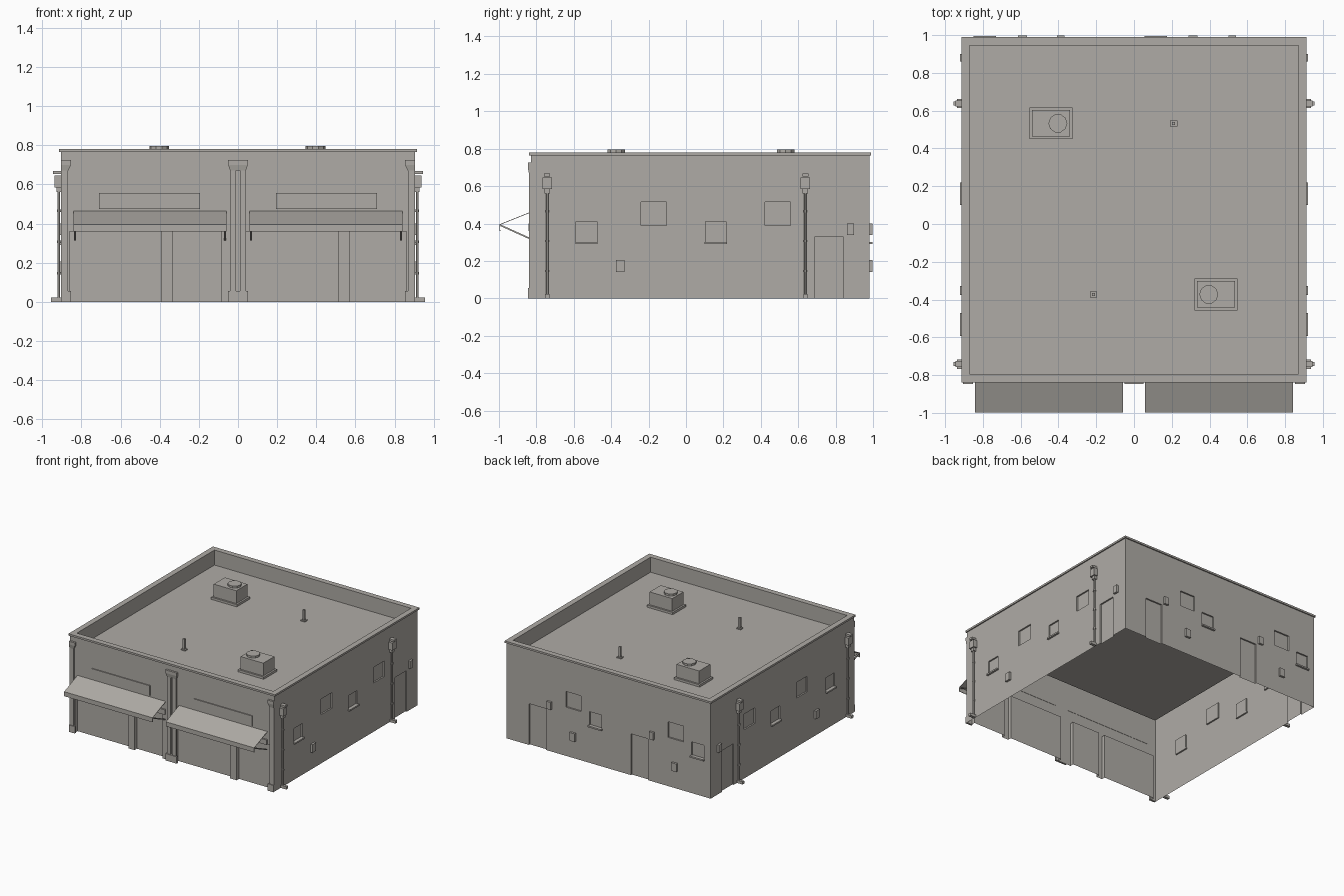
import bpy, bmesh
from math import radians, pi
from mathutils import Matrix

if "Cube" in bpy.data.objects:
    bpy.data.objects.remove(bpy.data.objects["Cube"], do_unlink=True)

grey = bpy.data.materials.new("warm_grey")
grey.use_nodes = True
grey.diffuse_color = (0.43, 0.41, 0.38, 1)
grey.node_tree.nodes["Principled BSDF"].inputs["Base Color"].default_value = grey.diffuse_color

HX, FRONT, BACK = 0.905, -0.83, 0.98
WALL_TOP, ROOF = 0.765, 0.66


def finish(bm, name, matrix=Matrix()):
    bm.transform(matrix)
    mesh = bpy.data.meshes.new(name)
    bm.to_mesh(mesh)
    bm.free()
    mesh.materials.append(grey)
    ob = bpy.data.objects.new(name, mesh)
    bpy.context.collection.objects.link(ob)
    return ob


def add_box(bm, x0, x1, y0, y1, z0, z1):
    m = Matrix.Translation(((x0 + x1) / 2, (y0 + y1) / 2, (z0 + z1) / 2))
    m = m @ Matrix.Diagonal((x1 - x0, y1 - y0, z1 - z0, 1))
    bmesh.ops.create_cube(bm, size=1, matrix=m)


def box(name, *size, matrix=Matrix()):
    bm = bmesh.new()
    add_box(bm, *size)
    return finish(bm, name, matrix)


def loft(name, rings, matrix=Matrix(), cap_start=True):
    """Join rectangles (x0, x1, y0, y1, z) into one skin and cap it."""
    bm = bmesh.new()
    loops = [[bm.verts.new(p) for p in ((a, c, z), (b, c, z), (b, d, z), (a, d, z))]
             for a, b, c, d, z in rings]
    for low, high in zip(loops, loops[1:]):
        for i in range(4):
            j = (i + 1) % 4
            bm.faces.new((low[i], low[j], high[j], high[i]))
    bm.faces.new(loops[-1])
    if cap_start:
        bm.faces.new(loops[0][::-1])
    return finish(bm, name, matrix)


def tube(name, x, y, z0, z1, r, sides=10):
    bm = bmesh.new()
    bmesh.ops.create_cone(bm, cap_ends=True, segments=sides, radius1=r, radius2=r,
                          depth=z1 - z0, matrix=Matrix.Translation((x, y, (z0 + z1) / 2))
                          @ Matrix.Rotation(pi / sides, 4, 'Z'))
    return finish(bm, name)


def wall(name, matrix, u0, u1, openings):
    """Thin wall in local x/z, with openings (u0, u1, v0, v1, depth) set back along local y."""
    us = sorted({u0, u1, *(u for o in openings for u in o[:2])})
    vs = sorted({0, WALL_TOP, *(v for o in openings for v in o[2:4])})
    bm = bmesh.new()

    def quad(*pts):
        bm.faces.new([bm.verts.new(p) for p in pts])

    for a, b in zip(us, us[1:]):
        for c, d in zip(vs, vs[1:]):
            mu, mv = (a + b) / 2, (c + d) / 2
            if not any(o[0] < mu < o[1] and o[2] < mv < o[3] for o in openings):
                quad((a, 0, c), (b, 0, c), (b, 0, d), (a, 0, d))
    for a, b, c, d, t in openings:
        quad((a, t, c), (b, t, c), (b, t, d), (a, t, d))
        quad((a, 0, c), (a, t, c), (a, t, d), (a, 0, d))
        quad((b, t, c), (b, 0, c), (b, 0, d), (b, t, d))
        quad((a, t, d), (b, t, d), (b, 0, d), (a, 0, d))
        if c > 0:
            quad((a, 0, c), (b, 0, c), (b, t, c), (a, t, c))
    bmesh.ops.remove_doubles(bm, verts=bm.verts, dist=1e-5)
    finish(bm, name, matrix)


def service_wall(name, angle, offset, u0, u1, sign, doors, big, sills, meters, lamps):
    """Plain wall with doors, windows, sills and small boxes at the given centres."""
    m = Matrix.Rotation(radians(angle), 4, 'Z') @ Matrix.Translation((0, -offset, 0))
    holes = []
    for centres, hw, v0, v1 in ((doors, 0.075, 0, 0.33), (big, 0.068, 0.39, 0.515),
                                (sills, 0.055, 0.30, 0.41)):
        holes += [(sign * c - hw, sign * c + hw, v0, v1, 0.012) for c in centres]
    wall(name, m, u0, u1, holes)
    for c in sills:
        u = sign * c
        box(name + "_sill", u - 0.06, u + 0.06, -0.016, 0.012, 0.29, 0.302, matrix=m)
    for c in meters:
        u = sign * c
        box(name + "_meter_box", u - 0.023, u + 0.023, -0.017, 0, 0.14, 0.205, matrix=m)
    for c in lamps:
        u = sign * c
        box(name + "_lamp_box", u - 0.019, u + 0.019, -0.017, 0, 0.34, 0.40, matrix=m)


# Side and back walls
side = dict(doors=[0.765], big=[-0.172, 0.49], sills=[-0.532, 0.16],
            meters=[-0.352], lamps=[0.88])
service_wall("right_wall", 90, HX, FRONT, BACK, 1, **side)
service_wall("left_wall", -90, HX, -BACK, -FRONT, -1, **side)
service_wall("back_wall", 180, BACK, -HX, HX, -1, doors=[-0.275, 0.63], big=[-0.595, 0.31],
             sills=[-0.79, 0.115], meters=[-0.59, 0.312], lamps=[-0.388, 0.52])

# Shop front with recessed bays
bays = [(-0.86, -0.39), (-0.335, -0.088), (0.03, 0.51), (0.57, 0.86)]
wall("front_wall", Matrix.Translation((0, FRONT, 0)), -HX, HX,
     [(a, b, 0, 0.36, 0.03) for a, b in bays])


# Parapet, coping and roof deck
def rim(inset, z):
    return (-HX + inset, HX - inset, FRONT + inset, BACK - inset, z)


loft("parapet_and_roof", [rim(0, WALL_TOP), rim(-0.009, WALL_TOP), rim(-0.009, 0.78),
                          rim(0.035, 0.78), rim(0.035, ROOF)], cap_start=False)


# Pilasters with grooved shaft, base and flared cap
def pilaster(name, x0, x1, s0, s1, grooved):
    y = FRONT - 0.016
    ys = FRONT - 0.01
    bm = bmesh.new()
    add_box(bm, x0, x1, y, FRONT, 0, 0.055)
    if grooved:
        mid = (s0 + s1) / 2
        add_box(bm, s0, mid - 0.009, ys, FRONT, 0.055, 0.68)
        add_box(bm, mid + 0.009, s1, ys, FRONT, 0.055, 0.68)
    else:
        add_box(bm, s0, s1, ys, FRONT, 0.055, 0.68)
    finish(bm, name)
    loft(name + "_cap", [(s0, s1, ys, FRONT, 0.67), (x0, x1, y, FRONT, 0.70),
                         (x0, x1, y, FRONT, 0.725)])


pilaster("center_pilaster", -0.05, 0.05, -0.04, 0.04, True)
pilaster("right_pilaster", 0.853, HX, 0.868, HX, False)
pilaster("left_pilaster", -HX, -0.853, -HX, -0.868, False)

# Sign boards and awnings
for tag, s in (("left", 1), ("right", -1)):
    mid = s * 0.4525
    box(tag + "_sign_board", mid - 0.257, mid + 0.257, FRONT - 0.008, FRONT, 0.475, 0.555)
    a, b = s * 0.45 - 0.391, s * 0.45 + 0.391
    box(tag + "_awning_beam", a, b, FRONT - 0.012, FRONT, 0.36, 0.40)
    bm = bmesh.new()
    rows = [[bm.verts.new((x, y, z)) for x in (a, b)]
            for y, z in ((FRONT, 0.463), (-0.997, 0.396), (-0.997, 0.36))]
    for hi, lo in zip(rows, rows[1:]):
        bm.faces.new((lo[0], lo[1], hi[1], hi[0]))
    awning = finish(bm, tag + "_awning")
    mod = awning.modifiers.new("thickness", 'SOLIDIFY')
    mod.thickness = 0.004
    for x in (a + 0.008, b - 0.008):
        bm = bmesh.new()
        ends = [[bm.verts.new((x + dx, y, z + dz)) for dx, dz in
                 ((-0.005, -0.005), (0.005, -0.005), (0.005, 0.004), (-0.005, 0.004))]
                for y, z in ((FRONT, 0.318), (-0.994, 0.392))]
        for i in range(4):
            j = (i + 1) % 4
            bm.faces.new((ends[0][i], ends[0][j], ends[1][j], ends[1][i]))
        bm.faces.new(ends[1])
        bmesh.ops.recalc_face_normals(bm, faces=bm.faces)
        finish(bm, tag + "_awning_strut")

# Downpipes with hopper, inlet, collars and foot
for tag, s in (("left", 1), ("right", -1)):
    for y in (-0.742, 0.638):
        tube(tag + "_downpipe", s * 0.916, y, 0.01, 0.59, 0.008, 8)
        for z in (0.14, 0.3, 0.46):
            tube(tag + "_pipe_collar", s * 0.916, y, z, z + 0.012, 0.011, 8)

        def side_box(part, out, half, z0, z1):
            x0, x1 = sorted((s * HX, s * out))
            box(tag + part, x0, x1, y - half, y + half, z0, z1)

        side_box("_hopper", 0.938, 0.025, 0.585, 0.645)
        side_box("_hopper_neck", 0.928, 0.015, 0.56, 0.585)
        side_box("_roof_spout", 0.945, 0.016, 0.652, 0.668)
        side_box("_pipe_foot", 0.955, 0.011, 0, 0.022)

# Rooftop units with fan, and vent posts
for x, y, fan_x in ((-0.439, 0.533, -0.403), (0.434, -0.373, 0.396)):
    box("roof_unit_curb", x - 0.114, x + 0.114, y - 0.084, y + 0.084, ROOF, ROOF + 0.018)
    box("roof_unit", x - 0.1, x + 0.1, y - 0.07, y + 0.07, ROOF + 0.018, 0.78)
    tube("roof_unit_fan", fan_x, y, 0.78, 0.796, 0.05, 10)
for x, y in ((0.21, 0.533), (-0.215, -0.373)):
    box("vent_base", x - 0.019, x + 0.019, y - 0.016, y + 0.016, ROOF, ROOF + 0.008)
    box("vent_post", x - 0.008, x + 0.008, y - 0.008, y + 0.008, ROOF, 0.75)
